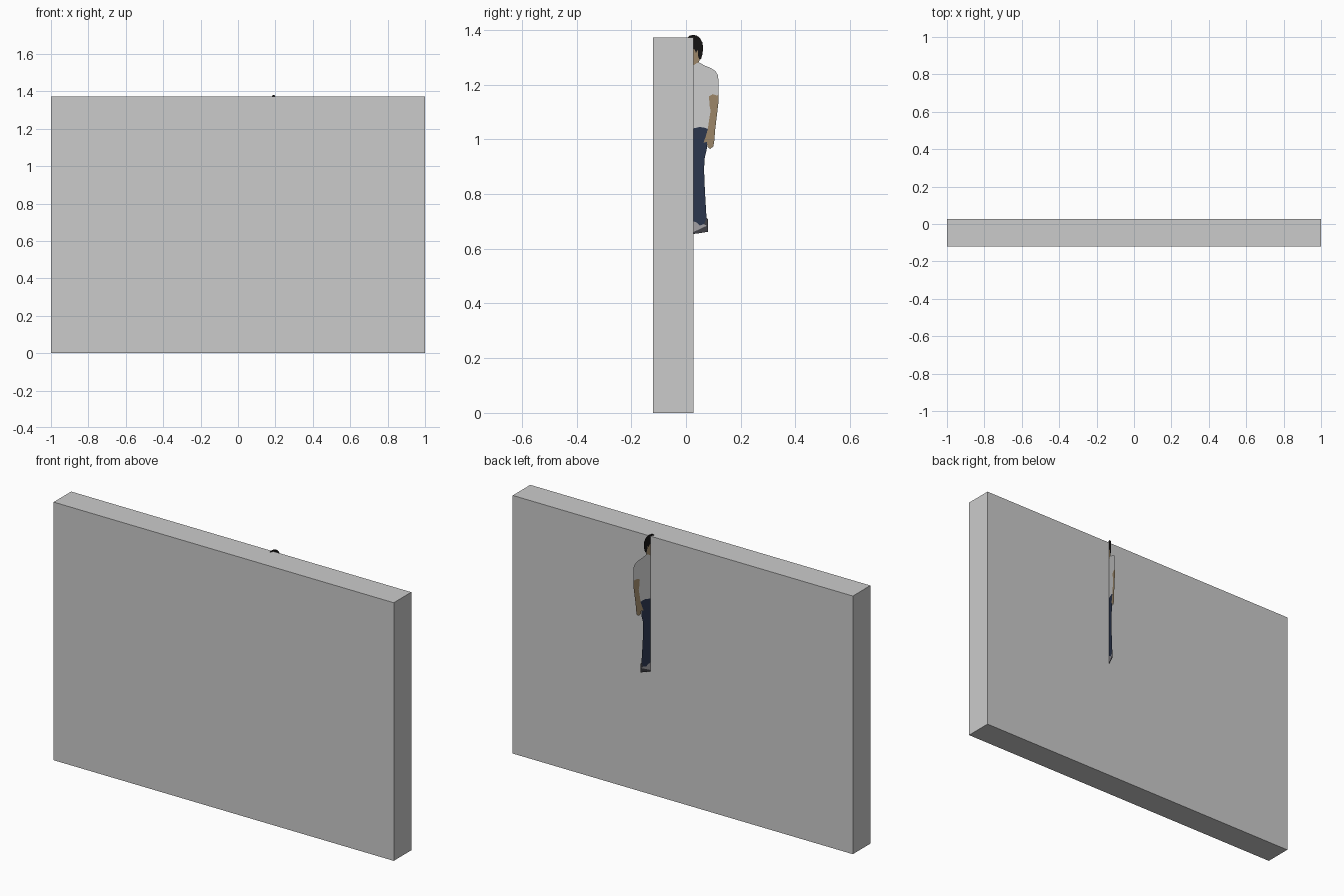
import bpy, math

WALL_BACK = 0.027


def material(name, rgb):
    m = bpy.data.materials.new(name)
    m.diffuse_color = (*rgb, 1)
    return m


skin = material("skin", (0.33, 0.24, 0.14))
black = material("hair_black", (0.007, 0.006, 0.006))
denim = material("denim", (0.024, 0.036, 0.075))
shoe_grey = material("shoe_grey", (0.36, 0.35, 0.37))
shoe_dark = material("shoe_dark", (0.05, 0.05, 0.06))

# Wall slab
bpy.ops.mesh.primitive_cube_add(size=1, location=(0, (WALL_BACK - 0.12) / 2, 0.686))
wall = bpy.context.object
wall.name = "wall"
wall.scale = (2, WALL_BACK + 0.12, 1.372)


# Flat cut-out figure: half outlines (world y, z), mirrored about its middle
def cutout(name, outline, mat=None):
    mesh = bpy.data.meshes.new(name)
    verts = [(0, y - WALL_BACK, z) for y, z in outline]
    mesh.from_pydata(verts, [], [list(range(len(verts)))])
    ob = bpy.data.objects.new(name, mesh)
    bpy.context.collection.objects.link(ob)
    ob.location = (0.19, WALL_BACK, 0)
    ob.rotation_euler.z = -math.atan(0.4)
    ob.scale.y = math.hypot(1, 0.4)
    mod = ob.modifiers.new("other_half", 'MIRROR')
    mod.use_axis = (False, True, False)
    mod.use_clip = True
    if mat:
        mesh.materials.append(mat)


C = WALL_BACK
# Head
cutout("hair", [(C, 1.382), (0.040, 1.379), (0.052, 1.369), (0.060, 1.354),
                (0.062, 1.338), (0.061, 1.315), (0.056, 1.296), (0.050, 1.291),
                (0.045, 1.300), (0.043, 1.326), (0.036, 1.316), (0.032, 1.328), (C, 1.330)], black)
cutout("face_and_neck", [(C, 1.330), (0.032, 1.328), (0.036, 1.316), (0.043, 1.326),
                         (0.045, 1.300), (0.050, 1.291), (0.047, 1.281),
                         (0.040, 1.279), (C, 1.270)], skin)
# Shirt with short sleeves
cutout("shirt", [(C, 1.270), (0.040, 1.279), (0.047, 1.281), (0.070, 1.269), (0.092, 1.260),
                 (0.107, 1.250), (0.116, 1.235), (0.119, 1.215), (0.119, 1.165),
                 (0.114, 1.160), (0.098, 1.165), (0.084, 1.157), (0.086, 1.125),
                 (0.090, 1.105), (0.085, 1.075), (0.080, 1.038),
                 (0.066, 1.043), (0.050, 1.045), (C, 1.040)])
# Bare arms
cutout("arm", [(0.119, 1.165), (0.118, 1.130), (0.112, 1.080), (0.106, 1.030), (0.104, 0.998),
               (0.100, 0.974), (0.088, 0.965), (0.079, 0.972), (0.076, 0.990),
               (0.064, 0.988), (0.072, 1.010), (0.080, 1.038), (0.085, 1.075),
               (0.090, 1.105), (0.086, 1.125), (0.084, 1.157),
               (0.098, 1.165), (0.114, 1.160)], skin)
# Jeans
cutout("jeans", [(C, 1.040), (0.050, 1.045), (0.066, 1.043), (0.080, 1.038), (0.072, 1.010),
                 (0.064, 0.988), (0.076, 0.990), (0.076, 0.965), (0.068, 0.930),
                 (0.066, 0.890), (0.069, 0.815), (0.075, 0.713), (0.066, 0.690),
                 (0.050, 0.685), (0.040, 0.696), (C, 0.700)], denim)
# Shoes
cutout("shoe", [(C, 0.700), (0.040, 0.696), (0.050, 0.685), (0.066, 0.690), (0.076, 0.684),
                (C, 0.661)], shoe_grey)
cutout("shoe_heel", [(0.075, 0.713), (0.081, 0.708), (0.080, 0.662), (0.050, 0.657),
                     (C, 0.654), (C, 0.661), (0.076, 0.684), (0.066, 0.690)], shoe_dark)
